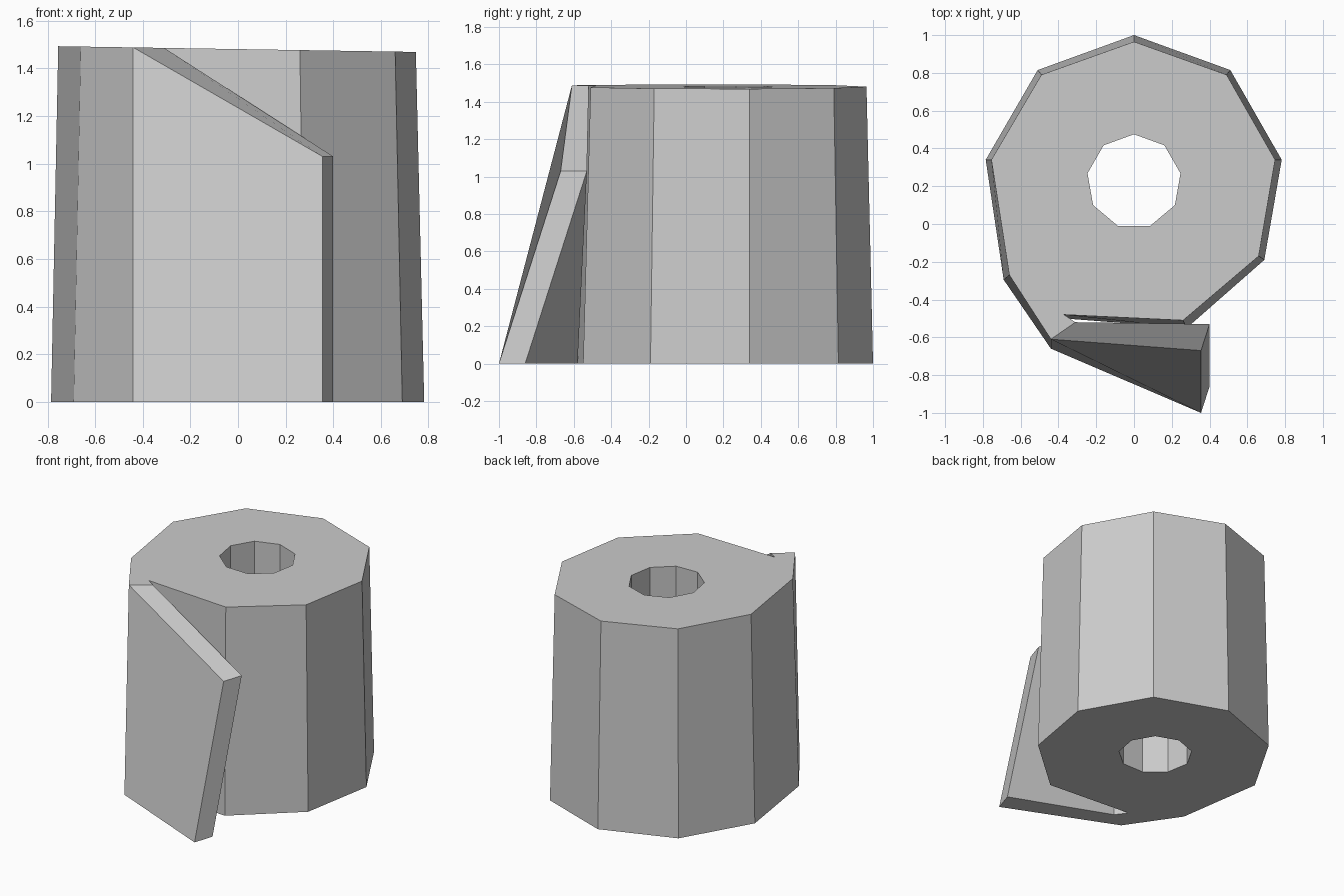
import bpy, bmesh, math
from mathutils import Vector

if "Cube" in bpy.data.objects:
    bpy.data.objects.remove(bpy.data.objects["Cube"])

paper = bpy.data.materials.new("paper_grey")
paper.diffuse_color = (0.6, 0.6, 0.6, 1)
paper.use_nodes = True
paper.node_tree.nodes["Principled BSDF"].inputs["Base Color"].default_value = paper.diffuse_color

# Spiral outline, clockwise from the back; the loose sheet is points 6..9
BOTTOM = [(0, 1), (.51, .815), (.782, .34), (.69, -.19), (.28, -.55),
          (-.37, -.5), (-.31, -.58), (.4, -.86), (.355, -1), (-.44, -.66),
          (-.69, -.295), (-.785, .34), (-.51, .815)]
TOP = [(0, .965), (.49, .79), (.747, .34), (.66, -.17), (.26, -.51),
       (-.37, -.48), (-.31, -.52), (.4, -.53), (.355, -.67), (-.44, -.61),
       (-.66, -.27), (-.755, .34), (-.49, .79)]
FLAP_END = (7, 8)
FLAP = (6, 7, 8, 9)
SIDES = 9


def top_z(x):
    return 1.481 - 0.016 * x        # slightly tilted top


bm = bmesh.new()


def ring(points, heights):
    return [bm.verts.new(Vector((x, y, z))) for (x, y), z in zip(points, heights)]


def walls(low, high):
    n = len(low)
    for i in range(n):
        j = (i + 1) % n
        bm.faces.new((low[i], low[j], high[j], high[i]))


def edge(a, b):
    return bm.edges.get((a, b)) or bm.edges.new((a, b))


# Outer wall, with the loose end of the sheet hanging lower
low = ring(BOTTOM, [0] * len(BOTTOM))
high = ring(TOP, [1.03 if i in FLAP_END else top_z(p[0]) for i, p in enumerate(TOP)])
walls(low, high)

# Core hole
hole = [(.25 * math.sin(math.tau * i / SIDES), .225 + .25 * math.cos(math.tau * i / SIDES))
        for i in range(SIDES)]
hole_low = ring(hole, [0] * SIDES)
hole_high = ring(hole, [top_z(p[0]) for p in hole])
walls(hole_low, hole_high)

# Caps: ring-shaped end of the roll and thin edge of the sheet
for outer, inner, up in ((low, hole_low, -1), (high, hole_high, 1)):
    bm.faces.new([outer[i] for i in FLAP])
    body = [v for i, v in enumerate(outer) if i not in FLAP_END]
    edges = [edge(loop[i - 1], loop[i]) for loop in (body, inner) for i in range(len(loop))]
    bmesh.ops.triangle_fill(bm, use_beauty=True, edges=edges, normal=(0, 0, up))

bmesh.ops.recalc_face_normals(bm, faces=bm.faces[:])
mesh = bpy.data.meshes.new("paper_roll")
bm.to_mesh(mesh)
bm.free()
mesh.materials.append(paper)
bpy.context.collection.objects.link(bpy.data.objects.new("paper_roll", mesh))
